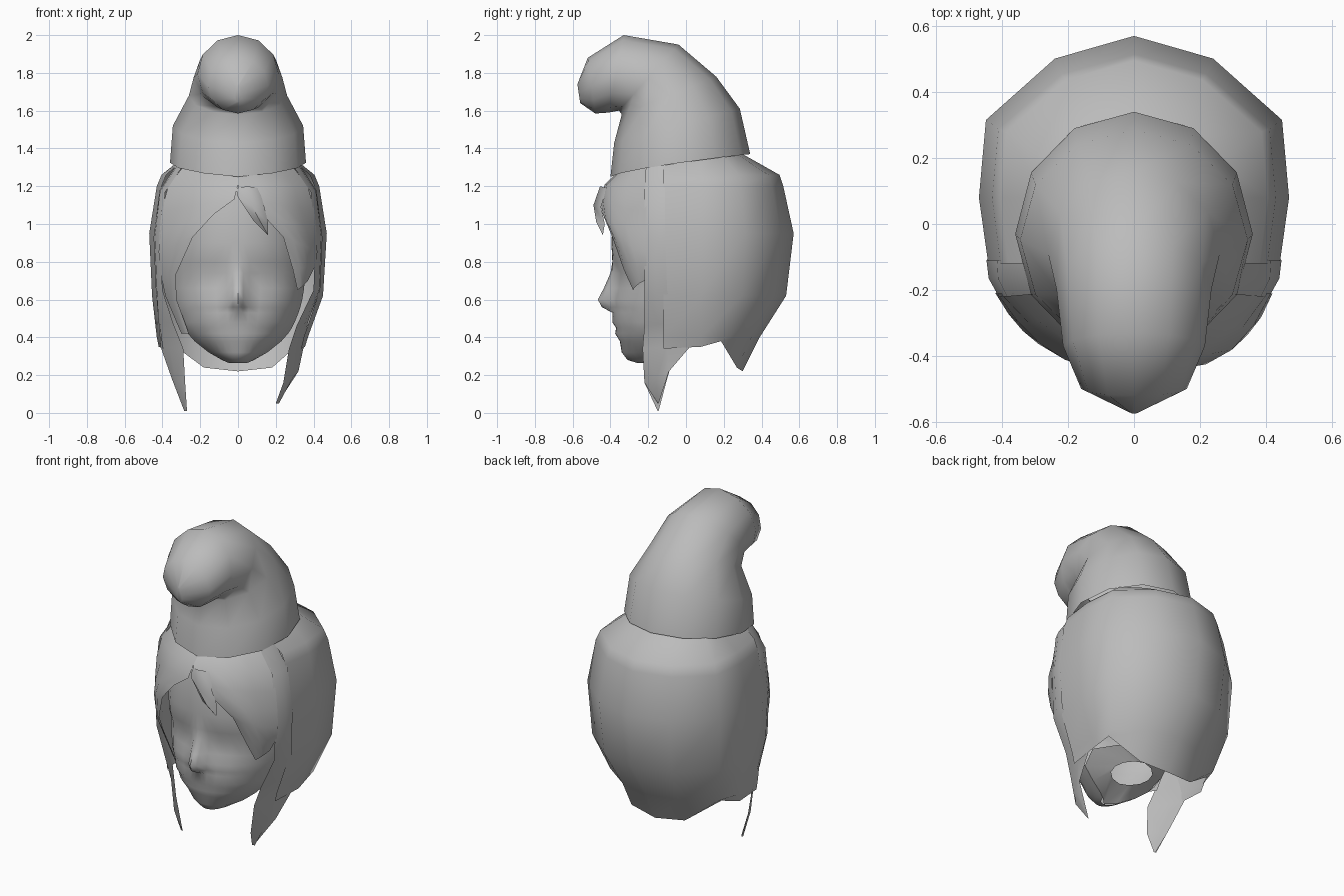
import bpy, bmesh, math
from mathutils import Vector

grey = bpy.data.materials.new("plain grey")
grey.diffuse_color = (0.5, 0.5, 0.5, 1)
CENTRE = Vector((0, 0, 0.9))


def grid(name, rows, closed=False, caps=False, centre=CENTRE, mirror=False):
    """Skin rows of points into one smooth sheet that faces away from centre."""
    bm = bmesh.new()
    vs = [[bm.verts.new(p) for p in r] for r in rows]
    n = len(rows[0])
    for a, b in zip(vs, vs[1:]):
        for i in range(n if closed else n - 1):
            j = (i + 1) % n
            bm.faces.new((a[i], a[j], b[j], b[i]))
    if caps:
        bm.faces.new(vs[-1])
    bmesh.ops.remove_doubles(bm, verts=bm.verts, dist=0.0005)
    if mirror:
        geo = bmesh.ops.duplicate(bm, geom=bm.verts[:] + bm.edges[:] + bm.faces[:])["geom"]
        for v in (g for g in geo if isinstance(g, bmesh.types.BMVert)):
            v.co.x = -v.co.x
        bmesh.ops.remove_doubles(bm, verts=bm.verts, dist=0.0005)
    bmesh.ops.recalc_face_normals(bm, faces=bm.faces)
    bm.normal_update()
    if sum(f.normal.dot(f.calc_center_median() - centre) * f.calc_area() for f in bm.faces) < 0:
        bmesh.ops.reverse_faces(bm, faces=bm.faces)
    me = bpy.data.meshes.new(name)
    bm.to_mesh(me)
    bm.free()
    me.materials.append(grey)
    ob = bpy.data.objects.new(name, me)
    bpy.context.collection.objects.link(ob)
    bpy.context.view_layer.objects.active = ob
    ob.select_set(True)
    bpy.ops.object.shade_smooth_by_angle(angle=math.radians(70))
    ob.select_set(False)
    return ob


# Cap: tilted rings running up and curling forward (front y, z, back y, z, half width)
cap_rings = [(-0.40, 1.25, 0.34, 1.37, 0.36), (-0.38, 1.43, 0.285, 1.61, 0.345),
             (-0.34, 1.58, 0.16, 1.78, 0.26), (-0.355, 1.60, -0.04, 1.95, 0.235),
             (-0.41, 1.59, -0.33, 2.0, 0.215), (-0.48, 1.585, -0.52, 1.88, 0.16),
             (-0.56, 1.64, -0.575, 1.74, 0.015)]
rows = []
for fy, fz, by, bz, w in cap_rings:
    row = []
    for k in range(12):
        a = math.tau * k / 12
        t = (1 - math.cos(a)) / 2
        row.append((w * math.sin(a), fy + (by - fy) * t, fz + (bz - fz) * t))
    rows.append(row)
# the rim dips only at its front
rows[0] = [(x, y, 1.25 + 0.12 * min(1, max(0, (y + 0.40) / 0.735)) ** 0.7) for x, y, z in rows[0]]
grid("cap", rows, closed=True, caps=True, centre=Vector((0, -0.1, 1.6)))

# Back hair: boxy shell with a ragged hem, hanging straighter on the left
# (z, half width, back y, left side half width)
plan = [(0, 1), (0.51, 0.86), (0.955, 0.48), (1, 0)]
hem = [0.22, 0.24, 0.38, 0.35, 0.34]
rows = []
for z, w, back, left in [(1.37, 0.27, 0.30, 0.27), (1.26, 0.405, 0.495, 0.405), (1.20, 0.43, 0.515, 0.43),
                         (0.95, 0.47, 0.57, 0.47), (0.62, 0.45, 0.53, 0.455),
                         (0.40, 0.37, 0.39, 0.43), (None, 0.355, 0.30, 0.42)]:
    def half(side, wide):
        mix = [w, w, (w + wide) / 2, wide, wide]
        pts = [(m * u, 0.08 + (back - 0.08) * v) for m, (u, v) in zip(mix, plan)]
        pts.append((wide * 0.94, -0.12))
        return [(side * x, y, hem[i] if z is None else z) for i, (x, y) in enumerate(pts)]
    rows.append(half(-1, left)[:0:-1] + half(1, w))
grid("back_hair", rows)

# Face: curved mask (z, front y, half width, side y)
face_rows = [(1.26, -0.34, 0.27, -0.12), (1.08, -0.385, 0.34, -0.12), (0.90, -0.395, 0.36, -0.12),
             (0.80, -0.385, 0.36, -0.12), (0.74, -0.365, 0.355, -0.11), (0.66, -0.375, 0.35, -0.11),
             (0.60, -0.385, 0.34, -0.11), (0.56, -0.385, 0.33, -0.12), (0.53, -0.38, 0.32, -0.12),
             (0.48, -0.39, 0.30, -0.13), (0.45, -0.37, 0.285, -0.14), (0.42, -0.375, 0.265, -0.14),
             (0.38, -0.35, 0.23, -0.15), (0.32, -0.34, 0.155, -0.17), (0.28, -0.31, 0.085, -0.19),
             (0.265, -0.26, 0.05, -0.21)]
nose = {0.80: 0.005, 0.74: 0.035, 0.66: 0.06, 0.60: 0.082, 0.56: 0.06, 0.53: 0.01}
cols = [0, 0.08, 0.17, 0.34, 0.52, 0.68, 0.82, 0.93, 1]
rows = []
for z, fy, w, sy in face_rows:
    row = []
    for c in cols:
        y = sy + (fy - sy) * (1 - c ** 2.4) ** 0.75
        y -= nose.get(z, 0) * (1, 0.7, 0.08)[cols.index(c)] if c < 0.2 else 0
        if z in (0.74, 0.66) and 0.3 < c < 0.6:
            y += 0.006                      # eye hollows
        row.append((w * c, y, z))
    rows.append(row)
grid("face", rows, mirror=True)

# Jaw underside running back to an open neck ring
jaw = [(0, -0.26, 0.265), (0.05, -0.21, 0.265), (0.155, -0.17, 0.32), (0.23, -0.15, 0.38),
       (0.25, -0.06, 0.44), (0.18, 0.08, 0.43), (0, 0.14, 0.40)]
ring = [(0.12 * math.sin(math.pi * k / 6), -0.02 - 0.11 * math.cos(math.pi * k / 6), 0.34 + 0.006 * k)
        for k in range(7)]
grid("jaw_underside", [jaw, ring], mirror=True)


# Fringe: swept from the parting to the temples (inner x, y, z, outer x, y, z)
def fringe(name, side, edge, bulge, spread):
    rows = []
    for n, (xi, yi, zi, xo, yo, zo) in enumerate(edge):
        row = []
        for k in range(5):
            t = k / 4
            b = 4 * t * (1 - t) * bulge * min(1, (xo - xi) / 0.3) * (0.4 if n == 0 else 1)
            row.append((side * (xi + (xo - xi) * t + spread * b), yi + (yo - yi) * t - b,
                        zi + (zo - zi) * t))
        rows.append(row)
    grid(name, rows)


top = [(0, -0.37, 1.27, 0.27, -0.20, 1.33), (0, -0.43, 1.21, 0.37, -0.21, 1.20),
       (0.02, -0.455, 1.13, 0.405, -0.21, 1.07), (0.13, -0.44, 1.05, 0.415, -0.21, 0.95),
       (0.24, -0.39, 0.93, 0.42, -0.21, 0.85)]
fringe("left_fringe", -1, top + [(0.33, -0.30, 0.73, 0.41, -0.20, 0.74), (0.325, -0.23, 0.60, 0.385, -0.18, 0.62),
                                 (0.26, -0.20, 0.42, 0.30, -0.16, 0.42)], 0.04, 0.3)
fringe("right_fringe", 1, top + [(0.29, -0.33, 0.76, 0.41, -0.21, 0.78),
                                 (0.315, -0.28, 0.65, 0.37, -0.22, 0.70)], 0.06, 0.4)

# Loose strand at the parting
grid("forehead_strand", [[(-0.01, -0.43, 1.19), (0.05, -0.455, 1.20), (0.11, -0.42, 1.19)],
                         [(0.0, -0.455, 1.14), (0.07, -0.49, 1.10), (0.14, -0.45, 1.09)],
                         [(0.08, -0.46, 1.02), (0.12, -0.475, 1.01), (0.16, -0.43, 1.0)],
                         [(0.16, -0.44, 0.94)] * 3])

# Side locks: strips from under the cap to a pointed tip (front edge, back edge)
upper = [((0.27, -0.21, 1.34), (0.30, -0.11, 1.35)), ((0.385, -0.22, 1.17), (0.415, -0.11, 1.18)),
         ((0.41, -0.22, 0.93), (0.447, -0.11, 0.93)), ((0.40, -0.22, 0.65), (0.435, -0.10, 0.65))]
left_tip = [((0.345, -0.22, 0.48), (0.42, -0.09, 0.48)), ((0.29, -0.23, 0.34), (0.41, -0.05, 0.35)),
            ((0.28, -0.22, 0.16), (0.35, -0.10, 0.18)), ((0.27, -0.15, 0.01), (0.275, -0.145, 0.01))]
right_tip = [((0.31, -0.22, 0.46), (0.37, -0.06, 0.48)), ((0.27, -0.23, 0.34), (0.35, 0.03, 0.36)),
             ((0.24, -0.22, 0.16), (0.32, -0.09, 0.22)), ((0.20, -0.15, 0.05), (0.21, -0.145, 0.05))]
for name, side, tip in (("left_lock", -1, left_tip), ("right_lock", 1, right_tip)):
    rows = []
    for a, b in upper + tip:
        a, b = Vector(a), Vector(b)
        m = (a + b) / 2 + Vector((0.012, 0, 0))
        rows.append([(side * p.x, p.y, p.z) for p in (a, m, b)])
    grid(name, rows)
